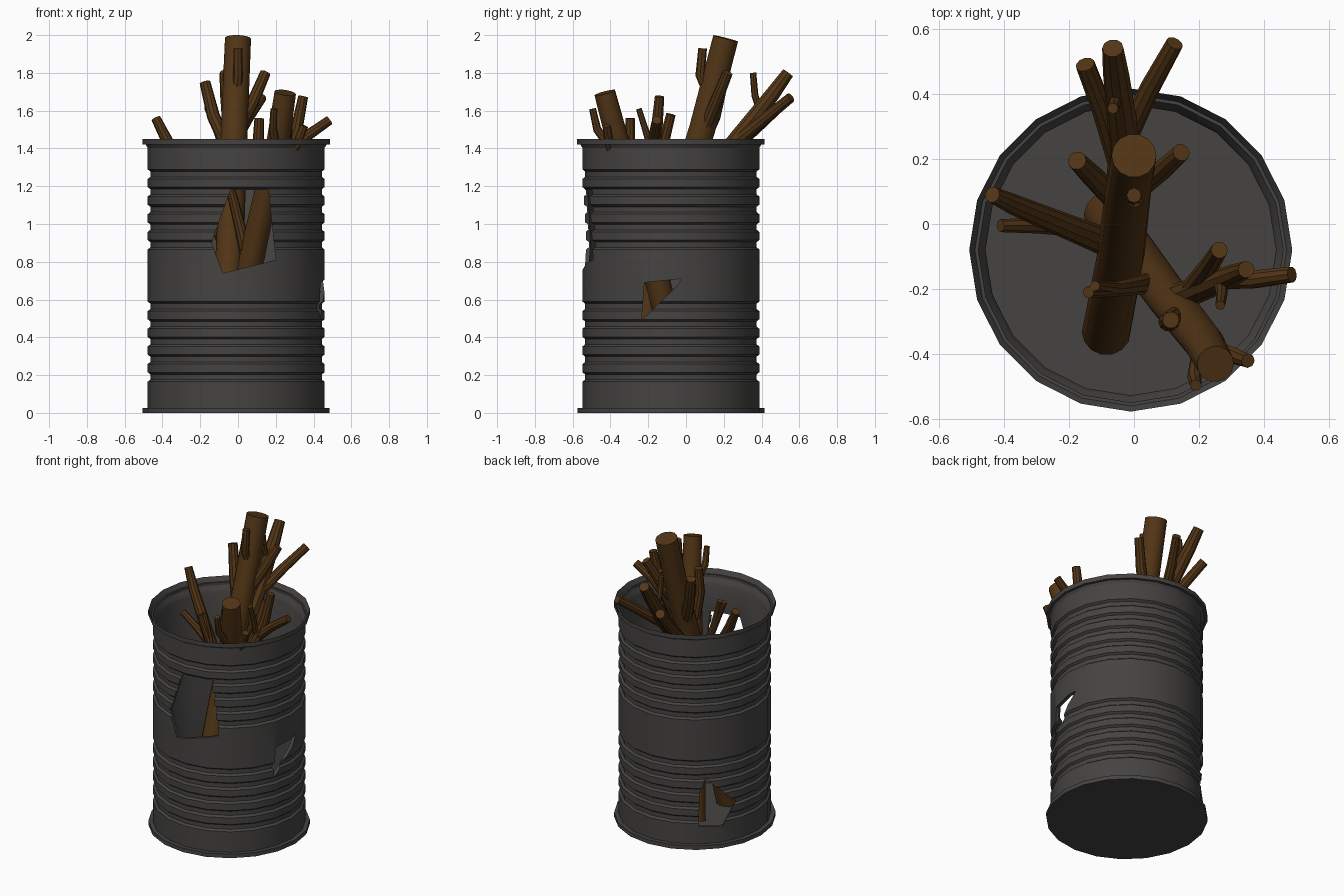
import bpy, bmesh, math
from mathutils import Vector

if "Cube" in bpy.data.objects:
    bpy.data.objects.remove(bpy.data.objects["Cube"])

CX, CY = -0.01, -0.08   # barrel axis


def material(name, rgb):
    m = bpy.data.materials.new(name)
    m.diffuse_color = (*rgb, 1)
    m.use_nodes = True
    m.node_tree.nodes["Principled BSDF"].inputs["Base Color"].default_value = m.diffuse_color
    return m


METAL = material("dark_metal", (0.06, 0.057, 0.055))
WOOD = material("brown_wood", (0.085, 0.036, 0.008))


def finish(name, bm, mat=None):
    bmesh.ops.recalc_face_normals(bm, faces=bm.faces)
    me = bpy.data.meshes.new(name)
    bm.to_mesh(me)
    bm.free()
    ob = bpy.data.objects.new(name, me)
    bpy.context.collection.objects.link(ob)
    if mat:
        me.materials.append(mat)
    return ob


def smooth(ob):
    bpy.ops.object.select_all(action='DESELECT')
    ob.select_set(True)
    bpy.context.view_layer.objects.active = ob
    bpy.ops.object.shade_smooth_by_angle(angle=math.radians(30))


def bridge(bm, a, b):
    n = len(a)
    for i in range(n):
        bm.faces.new((a[i], a[(i + 1) % n], b[(i + 1) % n], b[i]))


def lathe(name, profile, sides, mat):
    """Closed solid: first and last rings are capped."""
    bm = bmesh.new()
    rings = [[bm.verts.new((CX + r * math.cos(2 * math.pi * i / sides),
                            CY + r * math.sin(2 * math.pi * i / sides), z))
              for i in range(sides)] for r, z in profile]
    for a, b in zip(rings, rings[1:]):
        bridge(bm, a, b)
    bm.faces.new(rings[0])
    bm.faces.new(rings[-1])
    return finish(name, bm, mat)


def branch(name, points, r0, r1, sides=10):
    """Tapered limb swept along points, with flat sawn ends."""
    pts = [Vector(p) for p in points]
    bm = bmesh.new()
    rings = []
    n = len(pts)
    for k, p in enumerate(pts):
        t = (pts[min(k + 1, n - 1)] - pts[max(k - 1, 0)]).normalized()
        u = Vector((0, 1, 0)).cross(t).normalized()
        v = t.cross(u)
        r = r0 + (r1 - r0) * k / (n - 1)
        rings.append([bm.verts.new(p + r * (u * math.cos(a) + v * math.sin(a)))
                      for a in (2 * math.pi * i / sides for i in range(sides))])
    for a, b in zip(rings, rings[1:]):
        bridge(bm, a, b)
    bm.faces.new(rings[0])
    bm.faces.new(rings[-1])
    smooth(finish(name, bm, WOOD))


def cut_hole(ob, azimuth, outline):
    """Punch a polygon (sideways, height) through the wall facing azimuth."""
    a = math.radians(azimuth)
    out = Vector((math.cos(a), math.sin(a), 0))
    side = Vector((-math.sin(a), math.cos(a), 0))
    bm = bmesh.new()
    rings = [[bm.verts.new(Vector((CX, CY, z)) + side * u + out * d) for u, z in outline]
             for d in (0.2, 0.7)]
    bridge(bm, *rings)
    for r in rings:
        bm.faces.new(r)
    cutter = finish("hole_cutter", bm)
    cutter.hide_render = True
    mod = ob.modifiers.new("hole", 'BOOLEAN')
    mod.operation, mod.solver, mod.object = 'DIFFERENCE', 'EXACT', cutter
    bpy.context.view_layer.objects.active = ob
    bpy.ops.object.modifier_apply(modifier=mod.name)
    bpy.data.objects.remove(cutter)


# Barrel shell: rims, two groups of five grooves, flared lip, inner wall and floor
profile = [(0.495, 0), (0.495, 0.027), (0.468, 0.027)]
for start in (0.19, 0.89):
    for i in range(5):
        z = start + 0.0935 * i
        profile += [(0.468, z - 0.025), (0.454, z - 0.014), (0.454, z + 0.014), (0.468, z + 0.025)]
profile += [(0.468, 1.42), (0.496, 1.42), (0.496, 1.45), (0.455, 1.38), (0.446, 1.36), (0.446, 0.02)]
barrel = lathe("barrel", profile, 20, METAL)

# Torn holes: front, right, back left
cut_hole(barrel, -90, [(-0.03, 1.18), (0.17, 1.18), (0.21, 0.81), (-0.07, 0.74), (-0.13, 0.9)])
cut_hole(barrel, 0, [(-0.14, 0.69), (0.06, 0.71), (0.02, 0.66), (-0.155, 0.49)])
cut_hole(barrel, 125, [(0.067, 0.465), (0.25, 0.28), (0.171, 0.133), (0.024, 0.145), (0.03, 0.36)])
smooth(barrel)

# Tall rear log and its limbs
branch("tall_log", [(-0.085, -0.33, 0.03), (-0.04, -0.09, 0.95), (-0.02, 0.085, 1.5), (0, 0.21, 1.983)],
       0.075, 0.069, 14)
branch("rear_limb", [(-0.035, 0, 1.1), (-0.03, 0.27, 1.45), (-0.055, 0.46, 1.69), (-0.065, 0.54, 1.8)], 0.055, 0.033)
branch("rear_limb_right", [(-0.03, 0.25, 1.42), (0.05, 0.42, 1.56), (0.125, 0.555, 1.67)], 0.035, 0.027)
branch("rear_limb_left", [(-0.05, 0.2, 1.36), (-0.1, 0.36, 1.5), (-0.15, 0.49, 1.62)], 0.035, 0.03)
branch("rear_twig", [(-0.052, 0.4, 1.58), (-0.06, 0.365, 1.68), (-0.065, 0.355, 1.8)], 0.02, 0.017, 8)
branch("tall_log_left_limb", [(-0.03, 0.05, 1.36), (-0.13, 0.15, 1.57), (-0.175, 0.195, 1.75)], 0.04, 0.029)
branch("tall_log_right_limb", [(-0.01, 0.09, 1.48), (0.08, 0.16, 1.65), (0.145, 0.22, 1.8)], 0.036, 0.028)
branch("tall_log_front_twig", [(-0.01, 0.13, 1.66), (0, 0.075, 1.79), (0, 0.088, 1.93)], 0.028, 0.023, 8)
branch("left_limb", [(-0.05, -0.07, 0.88), (-0.2, -0.01, 1.16), (-0.37, 0.06, 1.43), (-0.435, 0.09, 1.56)], 0.045, 0.025)
branch("left_twig", [(-0.18, -0.01, 1.12), (-0.3, -0.005, 1.22), (-0.41, -0.005, 1.3)], 0.028, 0.02, 8)

# Leaning front log and its limbs
branch("front_log", [(-0.085, 0.03, 0.03), (0.1, -0.22, 0.95), (0.215, -0.365, 1.45), (0.25, -0.43, 1.695)],
       0.07, 0.057, 14)
branch("right_limb", [(0.1, -0.24, 0.98), (0.25, -0.18, 1.33), (0.31, -0.155, 1.5), (0.345, -0.14, 1.675)], 0.045, 0.026)
branch("right_limb_inner", [(0.17, -0.21, 1.14), (0.23, -0.13, 1.38), (0.262, -0.08, 1.58)], 0.035, 0.026)
branch("right_limb_outer", [(0.27, -0.17, 1.38), (0.37, -0.17, 1.47), (0.485, -0.155, 1.55)], 0.032, 0.025)
branch("right_twig", [(0.265, -0.18, 1.38), (0.27, -0.215, 1.5), (0.265, -0.25, 1.61)], 0.02, 0.015, 8)
branch("front_limb", [(0.14, -0.28, 1.15), (0.105, -0.3, 1.4), (0.113, -0.295, 1.56)], 0.035, 0.026)
branch("front_twig", [(0.205, -0.38, 1.38), (0.185, -0.47, 1.5), (0.19, -0.495, 1.61)], 0.026, 0.018, 8)
branch("front_twig_right", [(0.21, -0.37, 1.3), (0.31, -0.405, 1.42), (0.35, -0.42, 1.52)], 0.028, 0.022, 8)
branch("centre_limb", [(0.06, -0.18, 0.78), (-0.03, -0.195, 1.15), (-0.14, -0.21, 1.43)], 0.035, 0.018)
branch("centre_twig", [(-0.04, -0.2, 1.17), (-0.08, -0.195, 1.3), (-0.12, -0.19, 1.44)], 0.022, 0.016, 8)
